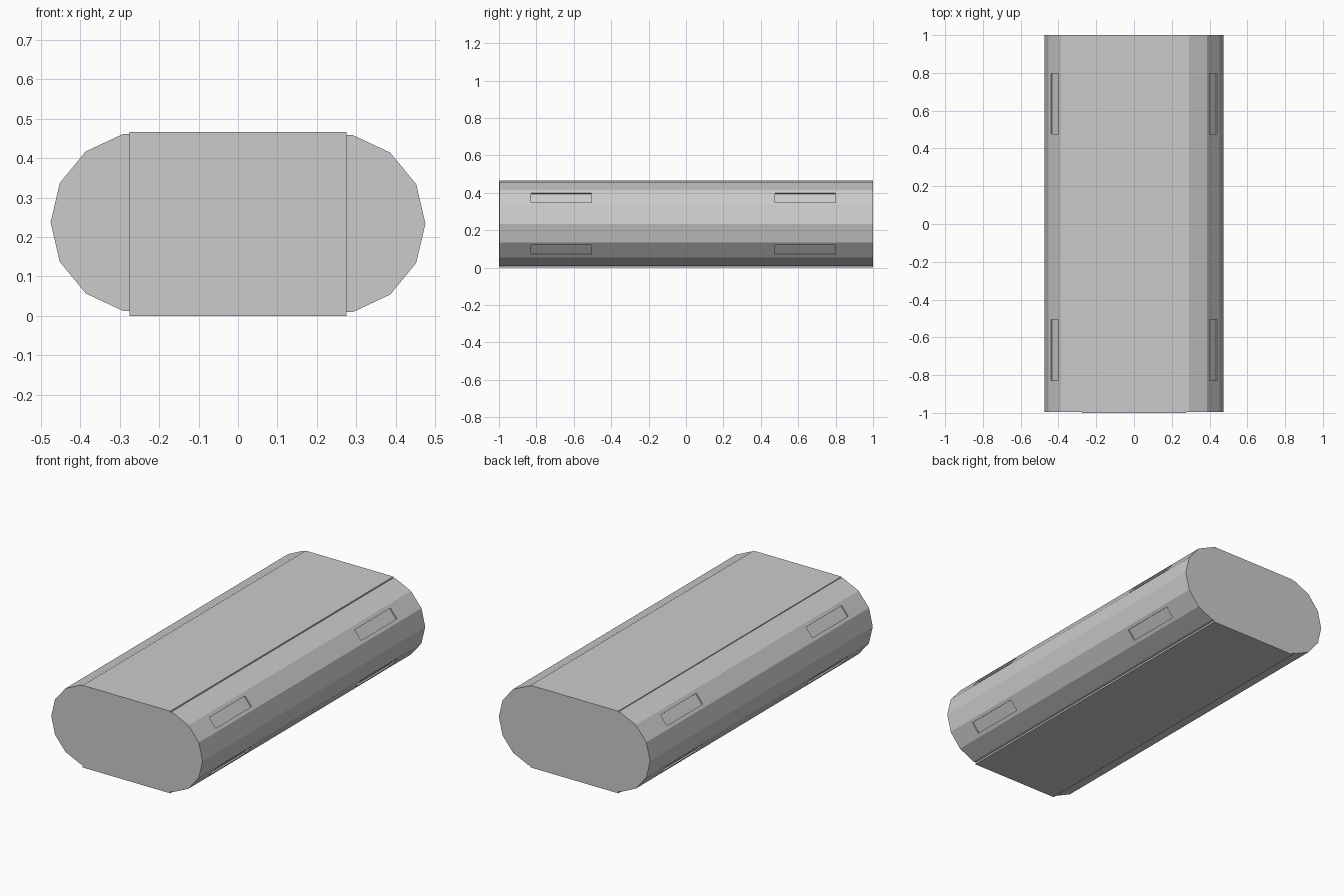
import bpy
import math
from mathutils import Matrix, Vector

if "Cube" in bpy.data.objects:
    bpy.data.objects.remove(bpy.data.objects["Cube"])


def box(name, size, matrix):
    bpy.ops.mesh.primitive_cube_add(size=1)
    ob = bpy.context.object
    ob.name = name
    ob.data.transform(matrix @ Matrix.Diagonal((*size, 1)))
    return ob


# central slab, slightly proud of the rounded sides
box("center_slab", (0.55, 2.0, 0.466), Matrix.Translation((0, 0, 0.233)))


def rounded_side(name, s, zc):
    # 14-sided roll with a corner pointing outward
    bpy.ops.mesh.primitive_cylinder_add(vertices=14, radius=1, depth=1)
    ob = bpy.context.object
    ob.name = name
    ob.data.transform(
        Matrix.Translation((s * 0.2385, 0.002, zc))
        @ Matrix.Diagonal((0.2365, 1.996, 0.23, 1))
        @ Matrix.Rotation(math.pi / 2, 4, 'X')
        @ Matrix.Rotation(math.pi / 2 if s > 0 else -math.pi / 2, 4, 'Z'))

    # shallow slots sunk into the upper and lower slanted facets
    for v in (1, -1):
        a = Vector((s * 0.4515, 0, zc + v * 0.0998))
        b = Vector((s * 0.3860, 0, zc + v * 0.1798))
        along = (b - a).normalized()
        mid = a.lerp(b, 0.49)
        y_axis = Vector((0, 1, 0))
        normal = along.cross(y_axis)
        for yc in (-0.667, 0.637):
            rot = Matrix((along, y_axis, normal)).transposed().to_4x4()
            pos = Matrix.Translation(mid + y_axis * yc)
            cutter = box("slot_cutter", (0.064, 0.322, 0.016), pos @ rot)
            cutter.hide_render = True
            mod = ob.modifiers.new("slot", 'BOOLEAN')
            mod.object = cutter
            mod.solver = 'EXACT'
            bpy.context.view_layer.objects.active = ob
            bpy.ops.object.modifier_apply(modifier=mod.name)
            bpy.data.objects.remove(cutter)


rounded_side("right_side", 1, 0.234)
rounded_side("left_side", -1, 0.237)
